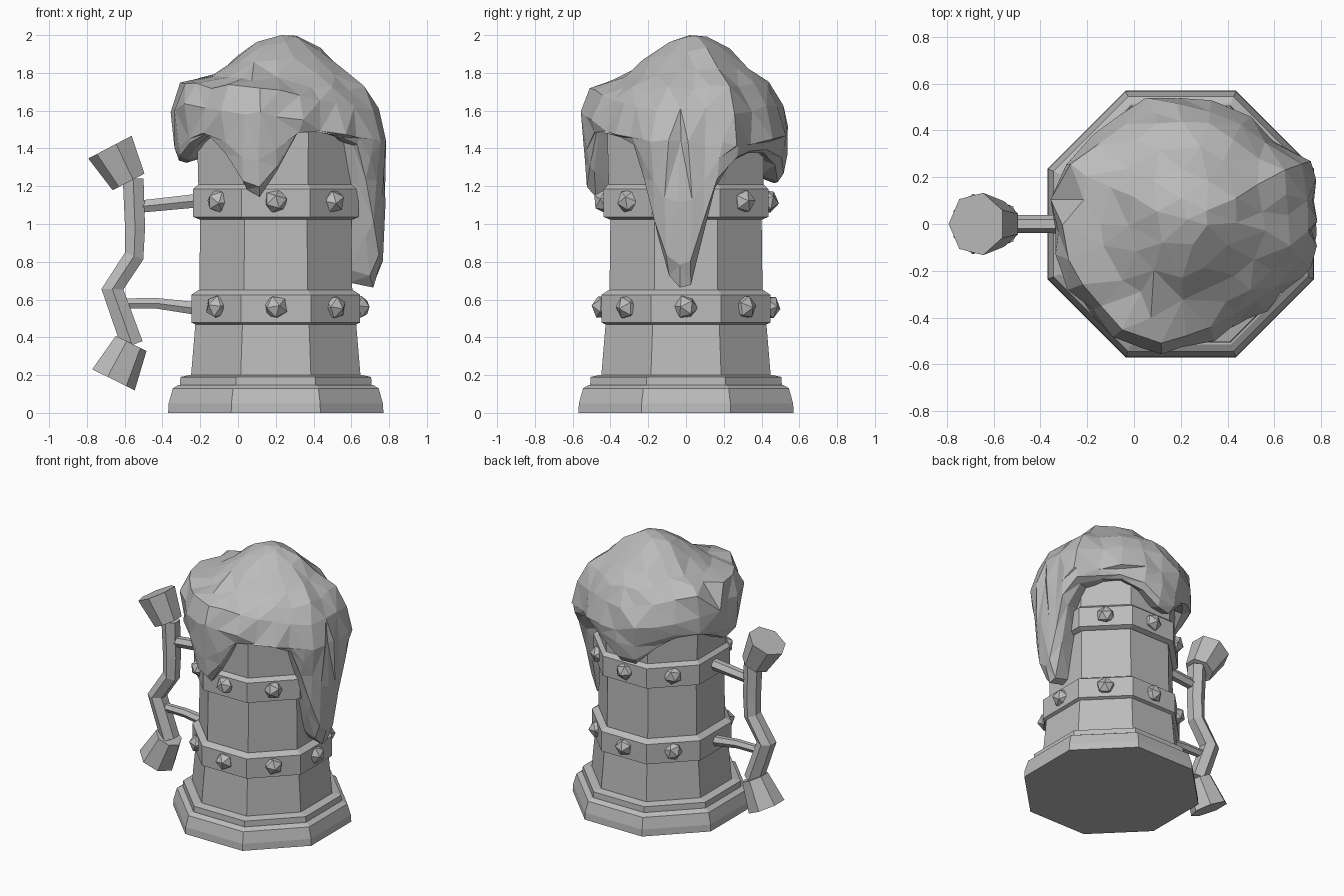
import bpy, bmesh, math, random
from mathutils import Vector, Matrix

random.seed(4)
if "Cube" in bpy.data.objects:
    bpy.data.objects.remove(bpy.data.objects["Cube"], do_unlink=True)

CX = 0.2  # axis of the mug, offset to leave room for the handle

grey = bpy.data.materials.new("plain_grey")
grey.use_nodes = True
grey.diffuse_color = (0.5, 0.5, 0.5, 1)
grey.node_tree.nodes["Principled BSDF"].inputs["Base Color"].default_value = (0.5, 0.5, 0.5, 1)


def finish(name, bm):
    """Turn a bmesh into a flat shaded object."""
    bmesh.ops.recalc_face_normals(bm, faces=bm.faces)
    mesh = bpy.data.meshes.new(name)
    bm.to_mesh(mesh)
    bm.free()
    mesh.materials.append(grey)
    obj = bpy.data.objects.new(name, mesh)
    bpy.context.collection.objects.link(obj)
    return obj


def bridge(bm, rings):
    """Skin a list of closed vertex rings."""
    n = len(rings[0])
    for a, b in zip(rings, rings[1:]):
        for i in range(n):
            j = (i + 1) % n
            bm.faces.new((a[i], a[j], b[j], b[i]))


def sweep(name, path, sides=8):
    """Faceted tube along (x, z, flat radius) points in the plane y = 0."""
    bm = bmesh.new()
    rings = []
    for i, (x, z, r) in enumerate(path):
        a, b = path[max(i - 1, 0)], path[min(i + 1, len(path) - 1)]
        tangent = Vector((b[0] - a[0], 0, b[1] - a[1])).normalized()
        side = Vector((tangent.z, 0, -tangent.x))
        r /= math.cos(math.pi / sides)
        ring = []
        for k in range(sides):
            t = math.tau * (k + 0.5) / sides
            ring.append(bm.verts.new(Vector((x, 0, z)) + side * r * math.cos(t)
                                     + Vector((0, r * math.sin(t), 0))))
        rings.append(ring)
    bridge(bm, rings)
    bm.faces.new(rings[0])
    bm.faces.new(rings[-1])
    return finish(name, bm)


def turned(name, profile):
    """Octagonal part around the mug axis from (z, flat radius) points."""
    return sweep(name, [(CX, z, r) for z, r in profile])


# Mug body and stepped foot
turned("foot", [(0, 0.57), (0.05, 0.567), (0.13, 0.545), (0.148, 0.515)])
turned("foot_step", [(0.14, 0.508), (0.19, 0.505), (0.2, 0.46)])
turned("mug_body", [(0.18, 0.45), (0.48, 0.425), (0.65, 0.405), (1.05, 0.4),
                    (1.2, 0.41), (1.6, 0.42)])

# Bands with a faceted stud on every side but the handle side
for label, z, flat in (("lower", 0.56, 0.447), ("upper", 1.12, 0.437)):
    turned(label + "_band", [(z - 0.095, flat - 0.03), (z - 0.082, flat), (z + 0.065, flat),
                             (z + 0.09, 0.41)])
    bm = bmesh.new()
    for k in range(8):
        if k == 4:
            continue
        t = math.tau * k / 8
        made = bmesh.ops.create_icosphere(bm, subdivisions=1, radius=0.066)["verts"]
        spot = Vector((CX + (flat - 0.01) * math.cos(t), (flat - 0.01) * math.sin(t), z))
        spin = Matrix.Rotation(random.uniform(0, math.tau), 4, "X")
        bmesh.ops.transform(bm, verts=made, matrix=Matrix.Translation(spot) @ spin)
    finish(label + "_band_studs", bm)

# Handle: bent grip, flared ends and two struts
sweep("handle_grip", [(-0.555, 1.24, 0.055), (-0.545, 0.98, 0.053), (-0.55, 0.83, 0.052),
                      (-0.665, 0.655, 0.058), (-0.56, 0.36, 0.058)], 6)
sweep("handle_top_flare", [(-0.575, 1.225, 0.09), (-0.672, 1.41, 0.123)], 7)
sweep("handle_bottom_flare", [(-0.57, 0.37, 0.086), (-0.665, 0.178, 0.119)], 7)
sweep("upper_strut", [(-0.54, 1.09, 0.032), (-0.2, 1.125, 0.036)], 6)
sweep("lower_strut", [(-0.64, 0.58, 0.026), (-0.43, 0.58, 0.028), (-0.2, 0.55, 0.034)], 6)

# Foam: (angle, hem height, outer radius) columns around the rim
columns = [(-4, 0.66, 0.58), (3, 0.68, 0.58), (10, 0.93, 0.59), (17, 1.19, 0.61),
           (27, 1.33, 0.61), (42, 1.37, 0.54), (58, 1.38, 0.53), (75, 1.32, 0.54),
           (90, 1.23, 0.54), (104, 1.22, 0.54), (120, 1.35, 0.52), (136, 1.42, 0.53),
           (152, 1.44, 0.56), (168, 1.38, 0.55), (182, 1.32, 0.54), (196, 1.34, 0.54),
           (210, 1.42, 0.54), (225, 1.48, 0.54), (240, 1.36, 0.55), (251, 1.19, 0.55),
           (260, 1.15, 0.55), (271, 1.28, 0.53), (285, 1.5, 0.5), (300, 1.49, 0.5),
           (315, 1.46, 0.51), (327, 1.41, 0.53), (335, 1.2, 0.55), (342, 0.93, 0.565),
           (349, 0.73, 0.575)]
dome = [(0.2, 1.97), (0.42, 1.895), (0.62, 1.8), (0.8, 1.745), (0.93, 1.67), (1, 1.52)]
bm = bmesh.new()


def foam_vert(angle, radius, z, wobble):
    t = math.radians(angle)
    jitter = Vector([random.uniform(-wobble, wobble) for _ in range(3)])
    return bm.verts.new(Vector((CX + radius * math.cos(t), radius * math.sin(t), z)) + jitter)


rings = []
for frac, z in dome:
    ring = []
    for angle, hem, radius in columns:
        # The crown leans one way, leaving a shelf on the opposite shoulder
        tilt = -0.1 * math.cos(math.radians(angle - 25)) * frac ** 3
        lean = 0.05 * math.cos(math.radians(angle - 50)) * math.sin(math.pi * frac)
        ring.append(foam_vert(angle, radius * frac, z + tilt + lean, 0.02 * frac))
    rings.append(ring)
# Drip walls run from the rim down to the hem, then tuck under into the mug
for share, shrink in ((0.45, 0.005), (0.85, 0.02), (1, 0.07)):
    rings.append([foam_vert(a, max(r - shrink, 0.48), 1.48 + (h - 1.48) * share, 0.008)
                  for a, h, r in columns])
rings.append([foam_vert(a, 0.39, h + 0.03, 0) for a, h, r in columns])
bridge(bm, rings)
apex = bm.verts.new((CX + 0.03, 0.02, 2.0))
for i, v in enumerate(rings[0]):
    bm.faces.new((apex, v, rings[0][(i + 1) % len(columns)]))
# Merge the crowded columns near the crown into broad facets
bmesh.ops.remove_doubles(bm, verts=[v for ring in rings[:5] for v in ring], dist=0.09)
bmesh.ops.triangulate(bm, faces=bm.faces)
finish("foam", bm)
